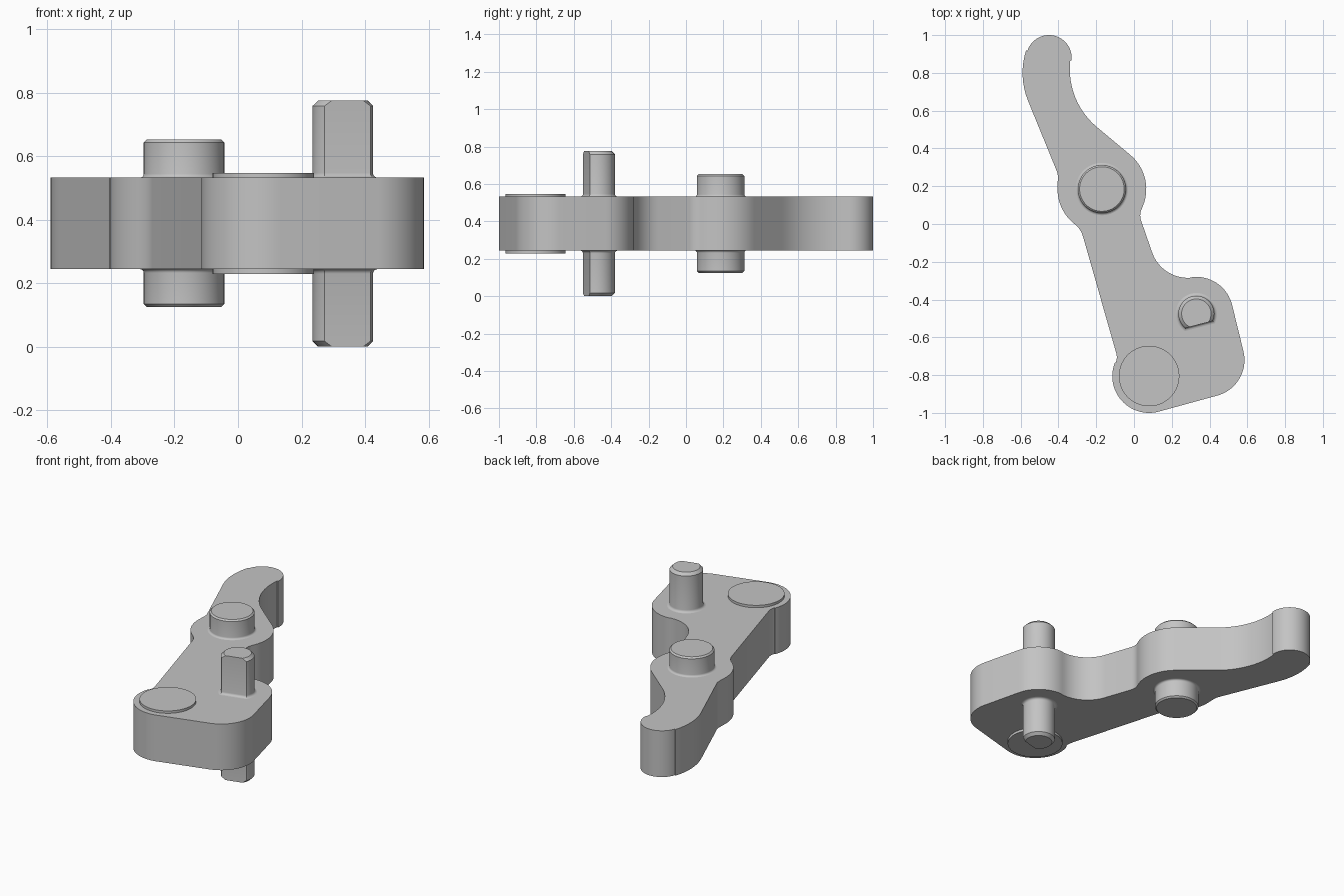
import bpy, bmesh
from math import atan2, acos, cos, sin, pi, radians, hypot

cube = bpy.data.objects.get("Cube")
if cube:
    bpy.data.objects.remove(cube, do_unlink=True)

grey = bpy.data.materials.new("plain_grey")
grey.use_nodes = True
colour = (0.55, 0.55, 0.55, 1)
grey.diffuse_color = colour
grey.node_tree.nodes["Principled BSDF"].inputs["Base Color"].default_value = colour


def loft(name, rings):
    """Skin a stack of (z, outline) rings that share a point count, capped at both ends."""
    bm = bmesh.new()
    loops = [[bm.verts.new((x, y, z)) for x, y in pts] for z, pts in rings]
    n = len(loops[0])
    for a, b in zip(loops, loops[1:]):
        for i in range(n):
            j = (i + 1) % n
            bm.faces.new((a[i], a[j], b[j], b[i]))
    bm.faces.new(loops[0][::-1])
    bm.faces.new(loops[-1])
    mesh = bpy.data.meshes.new(name)
    bm.to_mesh(mesh)
    bm.free()
    obj = bpy.data.objects.new(name, mesh)
    bpy.context.collection.objects.link(obj)
    mesh.materials.append(grey)
    bpy.ops.object.select_all(action="DESELECT")
    obj.select_set(True)
    bpy.context.view_layer.objects.active = obj
    bpy.ops.object.shade_smooth_by_angle(angle=radians(25))
    return obj


def tangent_outline(arcs, step=radians(5)):
    """Closed outline of arcs joined by tangent lines; a negative radius is a hollow."""
    def normal(a, b):
        dx, dy = b[0] - a[0], b[1] - a[1]
        k = (a[2] - b[2]) / hypot(dx, dy)
        return atan2(dy, dx) - acos(max(-1, min(1, k)))

    pts = []
    for i, (cx, cy, r) in enumerate(arcs):
        start = normal(arcs[i - 1], arcs[i])
        end = normal(arcs[i], arcs[(i + 1) % len(arcs)])
        sweep = (end - start) % (2 * pi) if r > 0 else -((start - end) % (2 * pi))
        n = max(2, int(abs(sweep) / step) + 1)
        for k in range(n + 1):
            t = start + sweep * k / n
            pts.append((cx + r * cos(t), cy + r * sin(t)))
    return pts


def round_outline(centre, r, flat=None, facing=0, n=64):
    """Circle, or a D shape with a flat at the given distance from the centre."""
    half = acos(flat / r) if flat else pi / n
    ts = [facing + half + (2 * pi - 2 * half) * i / (n - 1) for i in range(n)]
    return [(centre[0] + r * cos(t), centre[1] + r * sin(t)) for t in ts]


BOTTOM, TOP = 0.244, 0.532
PIVOT, PIN, PAD = (-0.17, 0.185), (0.33, -0.475), (0.08, -0.805)

# Lever body, counter-clockwise from the front corner
body = tangent_outline([
    (*PAD, 0.195), (0.39, -0.72, 0.195), (*PIN, 0.195),
    (0.285, -0.085, -0.2), (0.113, 0.045, -0.08),      # right waist
    (*PIVOT, 0.235), (0.06, 0.82, -0.4),
    (-0.45, 0.88, 0.12), (-0.2, 0.8, 0.39),            # rounded tip
    (-0.483, 0.25, -0.08), (*PIVOT, 0.235),
    (-0.395, -0.102, -0.13), (-0.171, -0.705, -0.08),  # left waist
])
loft("lever_body", [(BOTTOM, body), (TOP, body)])

# Thin round pad showing on both faces
pad = round_outline(PAD, 0.16)
loft("round_pad", [(0.229, pad), (0.547, pad)])


def shaft(name, centre, r, low, high, chamfer, flare, flat=None, facing=0):
    """Through shaft with chamfered ends and a small fillet where it meets the body."""
    def ring(z, grow):
        f = flat + max(grow, 0) if flat else None
        return z, round_outline(centre, r + grow, f, facing)

    fillet = [(flare * (1 - sin(a)), flare * (1 - cos(a)))
              for a in (radians(22.5 * k) for k in range(5))]
    rings = [ring(low, -chamfer), ring(low + chamfer, 0)]
    rings += [ring(BOTTOM - rise, out) for out, rise in reversed(fillet[::-1])][::-1]
    rings += [ring(TOP + rise, out) for out, rise in fillet]
    rings += [ring(high - chamfer, 0), ring(high, -chamfer)]
    return loft(name, rings)


shaft("pivot_boss", PIVOT, 0.127, 0.125, 0.652, 0.009, 0.012)
shaft("flatted_pin", PIN, 0.095, 0, 0.775, 0.017, 0.015, 0.059, radians(-75.5))
